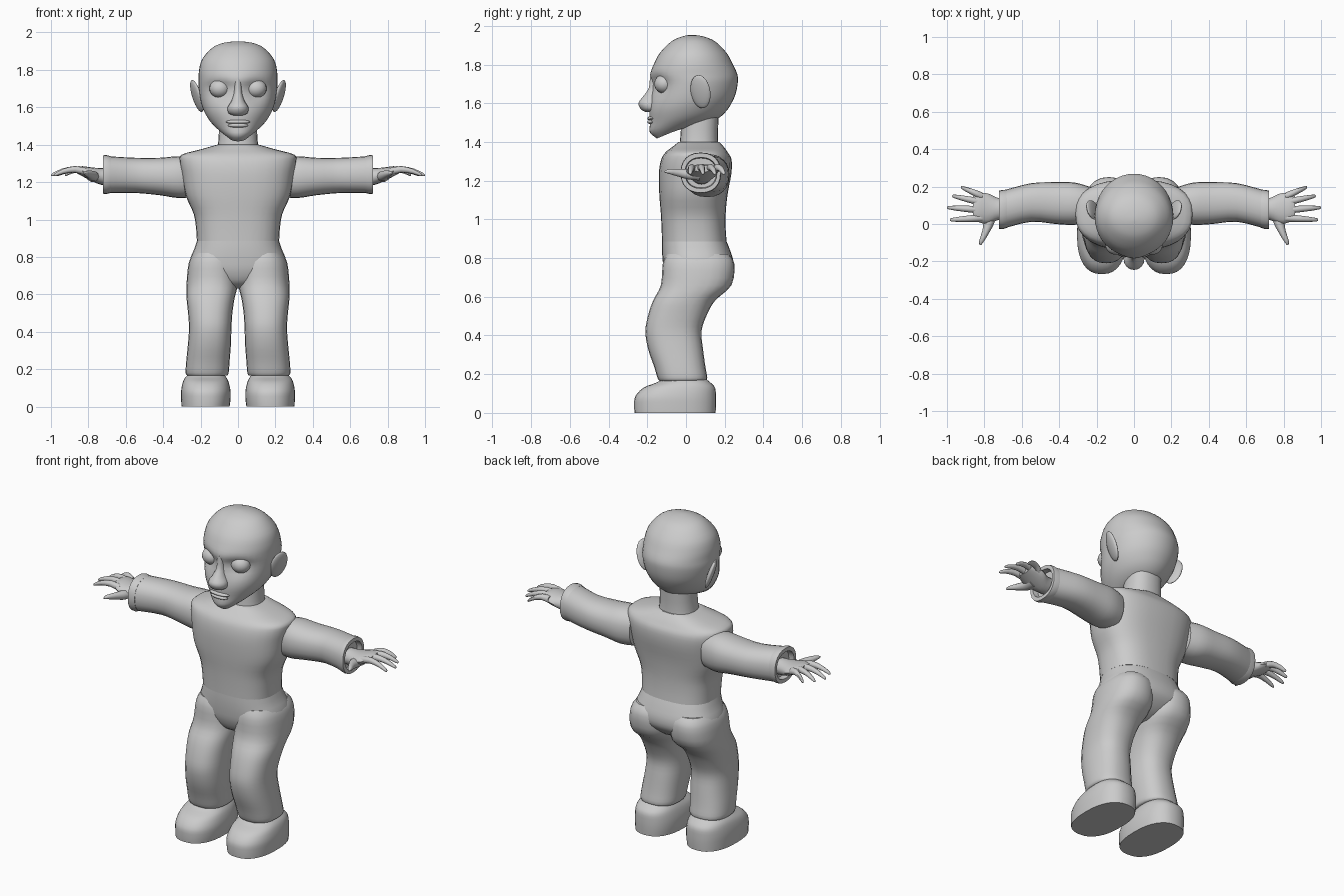
import bpy, bmesh, math
from mathutils import Matrix, Vector

grey = bpy.data.materials.new("plain grey")
grey.diffuse_color = (0.6, 0.6, 0.6, 1)


def finish(name, bm, mirror=False, angle=40):
    bmesh.ops.recalc_face_normals(bm, faces=bm.faces)
    me = bpy.data.meshes.new(name)
    bm.to_mesh(me)
    bm.free()
    ob = bpy.data.objects.new(name, me)
    bpy.context.collection.objects.link(ob)
    me.materials.append(grey)
    bpy.ops.object.select_all(action='DESELECT')
    ob.select_set(True)
    bpy.context.view_layer.objects.active = ob
    bpy.ops.object.shade_smooth_by_angle(angle=math.radians(angle))
    if mirror:
        ob.modifiers.new("mirror", 'MIRROR').use_mirror_merge = False
    return ob


def spline(rings, steps):
    """Catmull-Rom interpolation of ring parameters."""
    out = []
    for i in range(len(rings) - 1):
        p = [rings[max(0, min(len(rings) - 1, i + k))] for k in (-1, 0, 1, 2)]
        for s in range(steps):
            t = s / steps
            out.append([0.5 * (2 * b + (c - a) * t + (2 * a - 5 * b + 4 * c - d) * t * t
                        + (3 * b - a - 3 * c + d) * t ** 3) for a, b, c, d in zip(*p)])
    return out + [list(rings[-1])]


def loft(name, rings, axis='z', steps=3, segs=24, power=2.0, mirror=False, warp=None, angle=40):
    """Rings are (position, a0, a1, b0, b1[, tilt]); a, b are the ring limits."""
    bm = bmesh.new()
    loops = []
    for r in spline(rings, steps):
        t, a0, a1, b0, b1 = r[:5]
        tilt = r[5] if len(r) > 5 else 0
        loop = []
        for k in range(segs):
            an = 2 * math.pi * k / segs
            c, s = math.cos(an), math.sin(an)
            c = math.copysign(abs(c) ** (2 / power), c)
            s = math.copysign(abs(s) ** (2 / power), s)
            a = (a0 + a1) / 2 + c * (a1 - a0) / 2
            b = (b0 + b1) / 2 + s * (b1 - b0) / 2
            h = t + tilt * (s + 1) / 2
            co = {'z': (a, b, h), 'x': (h, a, b), 'y': (a, h, b)}[axis]
            loop.append(bm.verts.new(warp(Vector(co)) if warp else co))
        loops.append(loop)
    for l0, l1 in zip(loops, loops[1:]):
        for k in range(segs):
            bm.faces.new((l0[k], l0[(k + 1) % segs], l1[(k + 1) % segs], l1[k]))
    bm.faces.new(loops[0])
    bm.faces.new(loops[-1])
    return finish(name, bm, mirror, angle)


def ellipsoid(name, loc, size, rot=(0, 0, 0), mirror=False):
    bm = bmesh.new()
    m = Matrix.Translation(loc)
    for ang, ax in zip(rot, 'ZYX'):
        m = m @ Matrix.Rotation(math.radians(ang), 4, ax)
    m = m @ Matrix.Diagonal((*size, 1))
    bmesh.ops.create_uvsphere(bm, u_segments=20, v_segments=12, radius=1, matrix=m)
    return finish(name, bm, mirror, 60)


def sym(z, w, y0, y1, tilt=0):
    return (z, -w, w, y0, y1, tilt)


# Head with eye sockets pressed in
def sockets(v):
    if v.y < 0:
        d = ((abs(v.x) - 0.097) / 0.06) ** 2 + ((v.z - 1.69) / 0.055) ** 2
        v.y += 0.035 * math.exp(-d)
    return v


loft("head", [sym(1.418, .05, -.15, -.03, .05), sym(1.45, .10, -.187, .14, .06),
              sym(1.50, .148, -.186, .20, .05), sym(1.56, .182, -.19, .235, .04),
              sym(1.62, .20, -.185, .257, .03), sym(1.70, .21, -.178, .268, .01),
              sym(1.75, .21, -.185, .265), sym(1.80, .208, -.167, .243),
              sym(1.86, .19, -.135, .21), sym(1.92, .135, -.075, .15),
              sym(1.945, .075, -.02, .09), sym(1.953, .01, .02, .04)],
     segs=40, warp=sockets)
ellipsoid("eye", (.097, -.112, 1.70), (.056, .052, .05), mirror=True)
ellipsoid("ear", (.22, .075, 1.66), (.017, .055, .09), (-22, 18, 0), mirror=True)

# Nose and lips
loft("nose", [sym(1.555, .02, -.21, -.15), sym(1.568, .05, -.232, -.13),
              sym(1.60, .055, -.246, -.13), sym(1.635, .035, -.222, -.13),
              sym(1.68, .022, -.192, -.13), sym(1.75, .02, -.186, -.13)], segs=16)
ellipsoid("upper_lip", (0, -.178, 1.522), (.065, .022, .012))
ellipsoid("lower_lip", (0, -.178, 1.503), (.055, .022, .012))

# Neck and shirt
loft("neck", [sym(1.34, .12, -.04, .175), sym(1.42, .105, -.03, .165),
              sym(1.56, .10, -.02, .17)], power=2.3)
loft("shirt", [sym(.885, .22, -.124, .21), sym(.95, .224, -.126, .205),
               sym(1.03, .237, -.13, .205), sym(1.13, .28, -.138, .215),
               sym(1.24, .30, -.14, .235), sym(1.31, .312, -.128, .235),
               sym(1.347, .30, -.105, .215), sym(1.375, .20, -.07, .195),
               sym(1.40, .112, -.038, .172)], segs=32, power=2.6)

# Sleeves with a hollow cuff
loft("sleeve", [(.24, .01, .20, 1.12, 1.33), (.32, -.005, .222, 1.115, 1.338),
                (.42, 0, .224, 1.13, 1.33), (.55, .012, .218, 1.142, 1.33),
                (.69, -.022, .182, 1.142, 1.338)],
     axis='x', power=2.3, mirror=True)
loft("cuff", [(.68, -.021, .184, 1.142, 1.338), (.705, -.028, .182, 1.136, 1.345),
              (.722, -.026, .178, 1.138, 1.343), (.722, -.005, .16, 1.16, 1.32),
              (.68, 0, .155, 1.165, 1.315)],
     axis='x', steps=1, power=2.3, mirror=True)

# Hands
loft("palm", [(.67, .03, .13, 1.18, 1.275), (.73, .02, .14, 1.185, 1.275),
              (.78, .0, .163, 1.205, 1.278), (.83, .01, .165, 1.23, 1.285),
              (.86, .03, .15, 1.245, 1.28)], axis='x', segs=16, mirror=True)
fingers = {"little_finger": (.148, .197, .925), "ring_finger": (.115, .150, .972),
           "middle_finger": (.075, .088, 1.0), "index_finger": (.033, .022, .985)}
for name, (y0, y1, tip) in fingers.items():
    rings = []
    for t, r, z in ((0, .021, 1.255), (.35, .018, 1.268), (.7, .014, 1.258),
                    (.95, .009, 1.24), (1, .003, 1.236)):
        x, y = .81 + (tip - .81) * t, y0 + (y1 - y0) * t
        rings.append((x, y - r, y + r, z - r, z + r))
    loft(name, rings, axis='x', steps=2, segs=10, mirror=True)
loft("thumb", [(.07, .735, .81, 1.20, 1.255), (.01, .745, .805, 1.205, 1.26),
               (-.04, .77, .812, 1.22, 1.262), (-.09, .80, .828, 1.235, 1.26),
               (-.112, .817, .826, 1.242, 1.25)],
     axis='y', steps=2, segs=10, mirror=True)

# Trousers
loft("trouser_seat", [sym(.885, .22, -.124, .21), sym(.84, .235, -.124, .228),
                      sym(.78, .258, -.12, .245), sym(.72, .25, -.11, .235),
                      sym(.66, .15, -.08, .17), sym(.63, .04, -.02, .10)],
     segs=32, power=2.5)
loft("trouser_leg", [(.82, .03, .235, -.10, .22), (.77, .005, .263, -.12, .25),
                     (.66, .0, .275, -.13, .235), (.58, .018, .275, -.17, .15),
                     (.50, .03, .267, -.197, .105), (.42, .035, .262, -.21, .08),
                     (.33, .038, .268, -.196, .088), (.24, .045, .277, -.165, .10),
                     (.18, .05, .28, -.147, .11), (.165, .06, .27, -.137, .10)],
     power=2.4, mirror=True)

# Shoes
loft("shoe", [(0, .045, .302, -.266, .153), (.04, .04, .304, -.268, .155),
              (.085, .04, .304, -.262, .155), (.13, .05, .295, -.22, .15),
              (.158, .064, .28, -.15, .125), (.185, .085, .25, -.11, .09)],
     segs=32, power=2.4, mirror=True)
